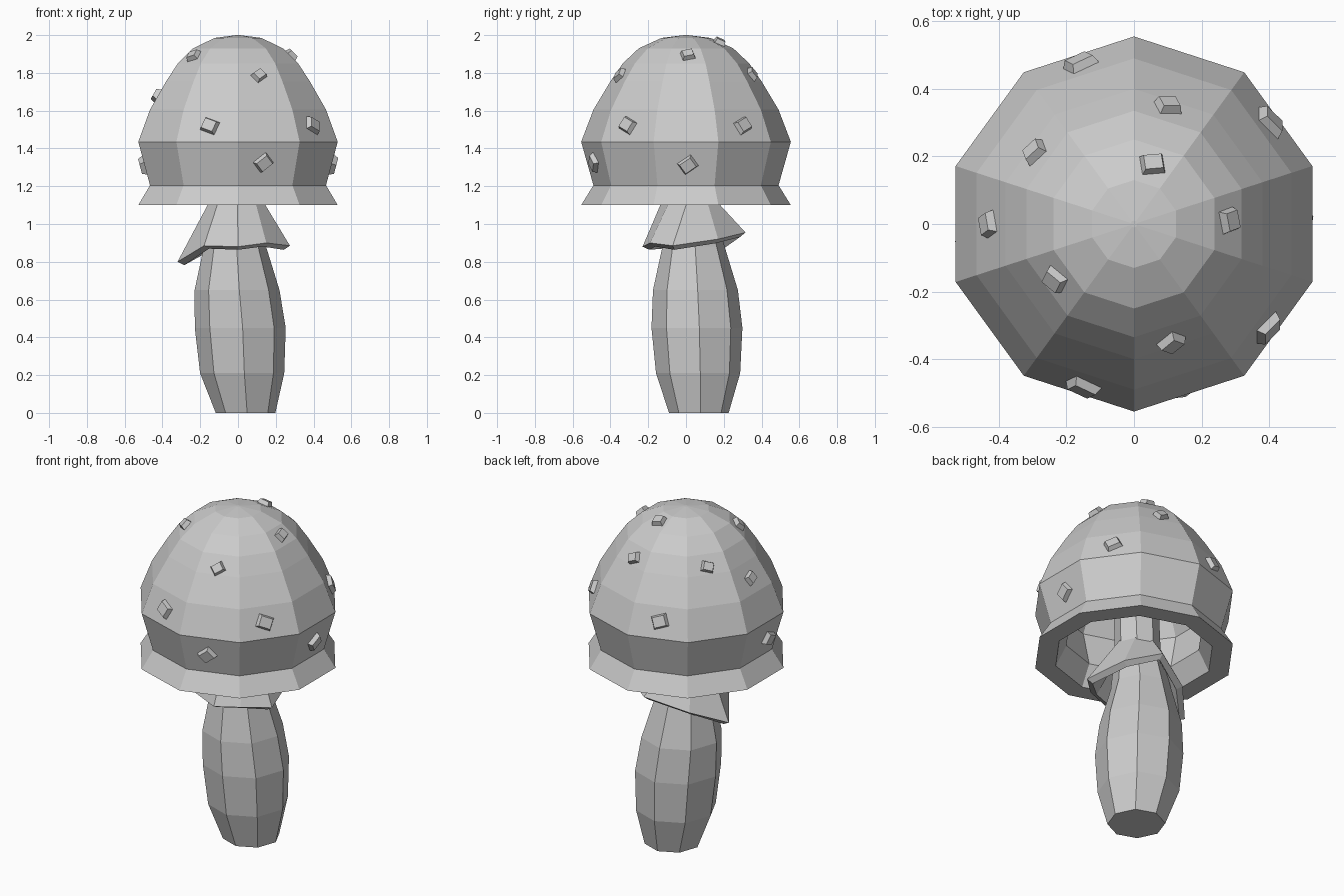
import bpy, bmesh, math
from mathutils import Vector, Matrix
from mathutils.bvhtree import BVHTree

if "Cube" in bpy.data.objects:
    bpy.data.objects.remove(bpy.data.objects["Cube"])

# One pale grey for everything
grey = bpy.data.materials.new("pale_grey")
grey.use_nodes = True
grey.diffuse_color = (0.6, 0.6, 0.6, 1)
grey.node_tree.nodes["Principled BSDF"].inputs["Base Color"].default_value = (0.6, 0.6, 0.6, 1)


def ring(center, radius, z, sides, phase):
    """Corners of a regular polygon lying at height z."""
    angles = [math.radians(phase) + math.tau * i / sides for i in range(sides)]
    return [Vector((center[0] + radius * math.cos(a), center[1] + radius * math.sin(a), z))
            for a in angles]


def loft(name, rings, cap_start=True, cap_end=True):
    """Flat-shaded skin over a stack of rings."""
    bm = bmesh.new()
    loops = [[bm.verts.new(p) for p in r] for r in rings]
    n = len(loops[0])
    for a, b in zip(loops, loops[1:]):
        for i in range(n):
            j = (i + 1) % n
            bm.faces.new((a[i], a[j], b[j], b[i]))
    if cap_start:
        bm.faces.new(loops[0][::-1])
    if cap_end:
        bm.faces.new(loops[-1])
    return finish(name, bm)


def finish(name, bm):
    mesh = bpy.data.meshes.new(name)
    bm.to_mesh(mesh)
    bm.free()
    mesh.materials.append(grey)
    obj = bpy.data.objects.new(name, mesh)
    bpy.context.collection.objects.link(obj)
    return obj


# Cap: ten-sided bell, from the cavity ceiling out over the rim to the crown
cap_profile = [(0.12, 1.86), (0.29, 1.74), (0.43, 1.43), (0.38, 1.22), (0.44, 1.10),
               (0.555, 1.10), (0.49, 1.205), (0.555, 1.435), (0.49, 1.605), (0.40, 1.755),
               (0.335, 1.85), (0.25, 1.93), (0.13, 1.985), (0.01, 2.0)]
cap = loft("cap", [ring((0, 0), r, z, 10, 18) for r, z in cap_profile])

# Stem: eight-sided, swollen in the middle and leaning
stem_sections = [(0.04, 0.068, 0.158, 0), (0.022, 0.064, 0.223, 0.21),
                 (0.012, 0.058, 0.241, 0.45), (-0.005, 0.05, 0.225, 0.65),
                 (-0.016, 0.04, 0.165, 0.88), (-0.01, 0.02, 0.125, 1.12),
                 (0, 0, 0.12, 1.8)]
loft("stem", [ring((x, y), r, z, 8, 273) for x, y, r, z in stem_sections])

# Skirt: ragged collar hanging below the cap
hem = [(0, -0.23, 0.88), (0.15, -0.19, 0.90), (0.275, -0.07, 0.885), (0.21, 0.17, 0.92),
       (0.06, 0.315, 0.955), (-0.17, 0.21, 0.88), (-0.32, 0.05, 0.80), (-0.18, -0.15, 0.885)]
collar = ring((-0.01, 0.01), 0.125, 1.15, 8, 273)
skirt = loft("skirt", [[Vector(p) for p in hem], collar], False, False)
shell = skirt.modifiers.new("thickness", "SOLIDIFY")
shell.thickness = 0.04
shell.offset = -1

# Warts: small tapered blocks seated on the cap surface (position, roll in degrees)
warts = [((-0.16, 0.48, 1.53), 20), ((0.10, 0.345, 1.79), 30), ((0.40, 0.30, 1.52), 25),
         ((-0.29, 0.21, 1.79), -20), ((0.055, 0.177, 1.96), 25), ((-0.43, 0, 1.68), 20),
         ((0.277, 0.01, 1.89), 15), ((-0.235, -0.165, 1.89), 20), ((0.108, -0.34, 1.78), 35),
         ((0.39, -0.305, 1.52), -25), ((-0.15, -0.48, 1.52), -20), ((0.14, -0.50, 1.32), 40),
         ((0.51, 0.01, 1.31), 35), ((-0.50, -0.07, 1.31), -25)]
surface = BVHTree.FromPolygons([v.co for v in cap.data.vertices],
                               [p.vertices for p in cap.data.polygons])
for number, (spot, roll) in enumerate(warts, 1):
    point, normal, _, _ = surface.find_nearest(Vector(spot))
    if normal.dot(Vector((spot[0], spot[1], 0.1))) < 0:
        normal = -normal
    side = Vector((0, 0, 1)).cross(normal).normalized()
    up = normal.cross(side)
    frame = Matrix((side, up, normal)).transposed().to_4x4()
    size = 1.2 if spot[2] < 1.6 else 0.95
    bm = bmesh.new()
    bmesh.ops.create_cone(bm, cap_ends=True, segments=4, radius1=0.062, radius2=0.04, depth=0.05,
                          matrix=Matrix.Rotation(math.radians(45), 4, "Z"))
    bmesh.ops.transform(bm, verts=bm.verts, matrix=(
        Matrix.Translation(point) @ frame @ Matrix.Rotation(math.radians(roll), 4, "Z")
        @ Matrix.Diagonal((size, size * 0.85, 1, 1))))
    finish(f"wart_{number:02d}", bm)
